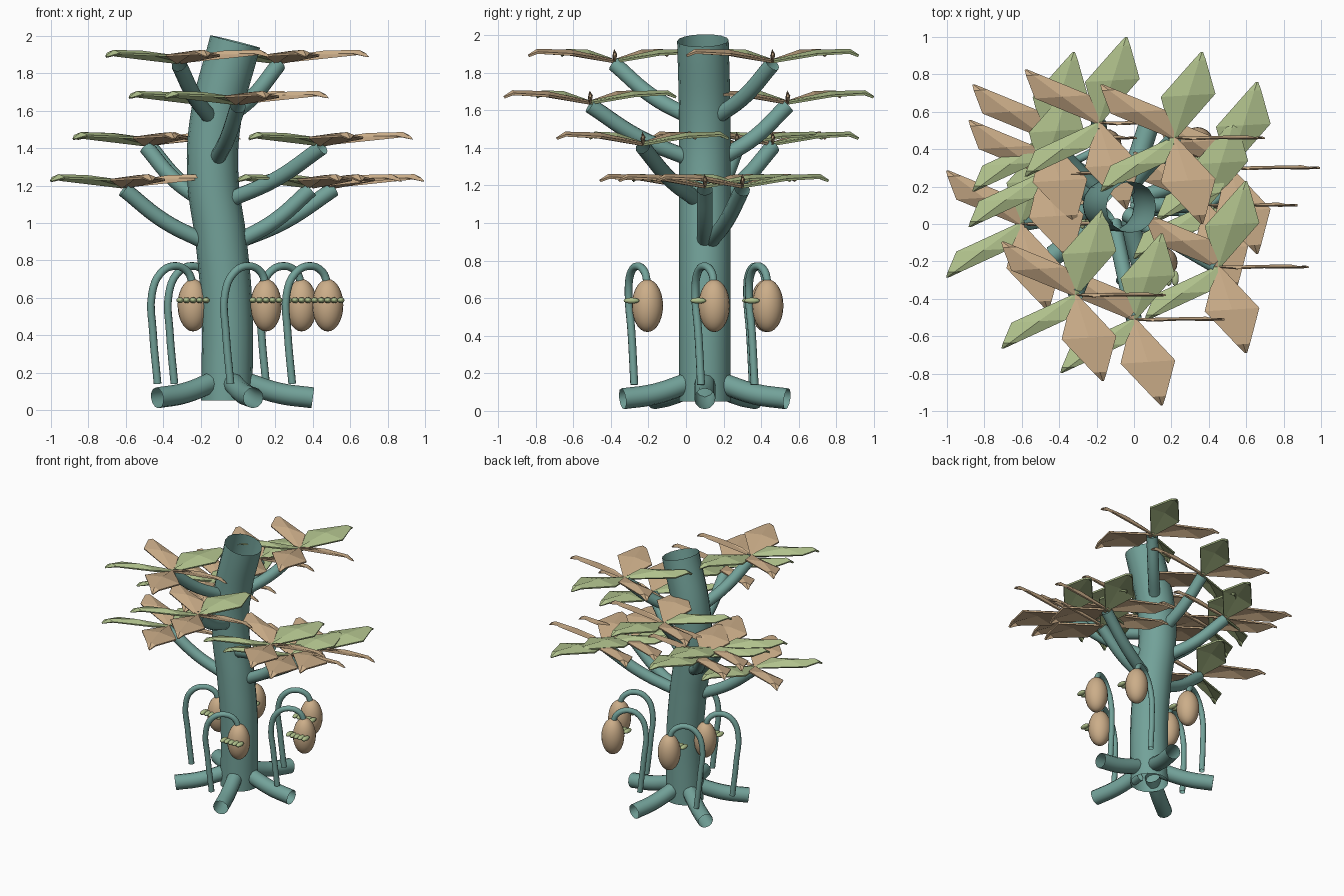
import bpy, bmesh, math
from mathutils import Vector

if "Cube" in bpy.data.objects:
    bpy.data.objects.remove(bpy.data.objects["Cube"])


def material(name, rgb):
    m = bpy.data.materials.new(name)
    m.diffuse_color = (*rgb, 1)
    m.use_nodes = True
    m.node_tree.nodes["Principled BSDF"].inputs["Base Color"].default_value = m.diffuse_color
    return m


TEAL = material("teal_bark", (0.17, 0.36, 0.32))
GREEN = material("leaf_green", (0.43, 0.53, 0.26))
TAN = material("tan", (0.60, 0.42, 0.25))


def tube(name, points, radius, sides=4, steps=6):
    """Open-ended smooth tube through the points."""
    cu = bpy.data.curves.new(name, 'CURVE')
    cu.dimensions = '3D'
    cu.bevel_depth = radius
    cu.bevel_resolution = sides
    cu.resolution_u = steps
    sp = cu.splines.new('BEZIER')
    sp.bezier_points.add(len(points) - 1)
    for bp, p in zip(sp.bezier_points, points):
        bp.co = p
        bp.handle_left_type = bp.handle_right_type = 'AUTO'
    ob = bpy.data.objects.new(name, cu)
    bpy.context.collection.objects.link(ob)
    cu.materials.append(TEAL)
    bpy.ops.object.select_all(action='DESELECT')
    ob.select_set(True)
    bpy.context.view_layer.objects.active = ob
    bpy.ops.object.convert(target='MESH')
    return bpy.context.object


def ellipsoid(name, loc, scale, mat, u=20, v=14):
    bpy.ops.mesh.primitive_uv_sphere_add(segments=u, ring_count=v, radius=1, location=loc)
    ob = bpy.context.object
    ob.name = name
    ob.scale = scale
    ob.data.materials.append(mat)
    bpy.ops.object.shade_smooth()
    return ob


# Trunk: leaning, hollow tube
TRUNK = [(-0.06, 0.10, 0.05), (-0.06, 0.10, 0.55), (-0.09, 0.10, 0.90),
         (-0.135, 0.10, 1.25), (-0.12, 0.10, 1.55), (-0.015, 0.09, 1.97)]
tube("trunk", TRUNK, 0.137, sides=6, steps=10)


def trunk_at(z):
    for a, b in zip(TRUNK, TRUNK[1:]):
        if a[2] <= z <= b[2]:
            return Vector(a).lerp(Vector(b), (z - a[2]) / (b[2] - a[2]))


# Roots: five, evenly spread
for k in range(5):
    a = math.radians(72 * k)
    tube("root", [(-0.06 + r * math.cos(a), 0.10 + r * math.sin(a), z)
                  for r, z in ((0.09, 0.15), (0.28, 0.09), (0.46, 0.065))], 0.056)


# Leaf rosettes: five diamond leaves, each widened along x and folded on a ridge
def rosette(centre):
    bm = bmesh.new()
    for k in range(5):
        a = math.radians(72 * k)
        d = Vector((math.cos(a), math.sin(a), 0)) * 0.48
        side = Vector((1, 0.06, 0))
        # rows: distance, half width, edge height, ridge height
        rows = []
        for t, w, ze, zr in ((0.0, 0.012, -0.01, 0.0), (0.5, 0.145, 0.03, 0.05),
                             (0.9, 0.035, 0.04, 0.055), (1.0, 0.004, 0.022, 0.025)):
            c = centre + d * t
            rows.append([bm.verts.new(c - side * w + Vector((0, 0, ze))),
                         bm.verts.new(c + Vector((0, 0, zr))),
                         bm.verts.new(c + side * w + Vector((0, 0, ze)))])
        for r0, r1 in zip(rows, rows[1:]):
            for i in (0, 1):
                f = bm.faces.new((r0[i], r0[i + 1], r1[i + 1], r1[i]))
                f.material_index = 0 if k in (1, 3) else 1
                f.normal_update()
                if f.normal.z < 0:
                    f.normal_flip()
    me = bpy.data.meshes.new("leaf_rosette")
    bm.to_mesh(me)
    bm.free()
    me.materials.append(GREEN)
    me.materials.append(TAN)
    ob = bpy.data.objects.new("leaf_rosette", me)
    bpy.context.collection.objects.link(ob)
    # Thin leaf thickness
    mod = ob.modifiers.new("thickness", 'SOLIDIFY')
    mod.thickness = 0.012
    mod.offset = 0


# Branches, each ending in a rosette
for x, y, z in ((-0.61, 0.0, 1.20), (0.51, 0.30, 1.20), (0.39, 0.10, 1.20),
                (0.45, -0.23, 1.425), (-0.47, 0.46, 1.425), (-0.49, 0.27, 1.425),
                (0.0, -0.51, 1.645), (-0.19, 0.54, 1.645),
                (-0.315, -0.38, 1.865), (0.215, 0.46, 1.865)):
    end = Vector((x, y, z - 0.02))
    base = trunk_at(z - 0.30)
    out = Vector((x - base.x, y - base.y, 0)).normalized()
    start = base + out * 0.09
    mid = start.lerp(end, 0.5) - Vector((0, 0, 0.03))
    tube("branch", [start, mid, end], 0.042)
    rosette(Vector((x, y, z)))

# Hanging pods on arched stalks, with a row of small buds on the front
STALK = [(-0.19, -0.07, 0.14), (-0.215, -0.085, 0.42), (-0.22, -0.10, 0.62),
         (-0.175, -0.09, 0.73), (-0.10, -0.055, 0.77), (-0.03, -0.015, 0.74), (0, 0, 0.67)]
for px, py in ((0.48, 0.15), (0.34, 0.435), (-0.15, 0.425), (-0.24, 0.10), (0.15, -0.205)):
    tube("stalk", [(px + x, py + y, z) for x, y, z in STALK], 0.021, sides=3, steps=4)
    ellipsoid("pod", (px, py, 0.56), (0.083, 0.083, 0.14), TAN)
    for i in range(5):
        ellipsoid("bud", (px - 0.07 + 0.035 * i, py - 0.085, 0.587),
                  (0.02, 0.042, 0.016), GREEN, 10, 8)
